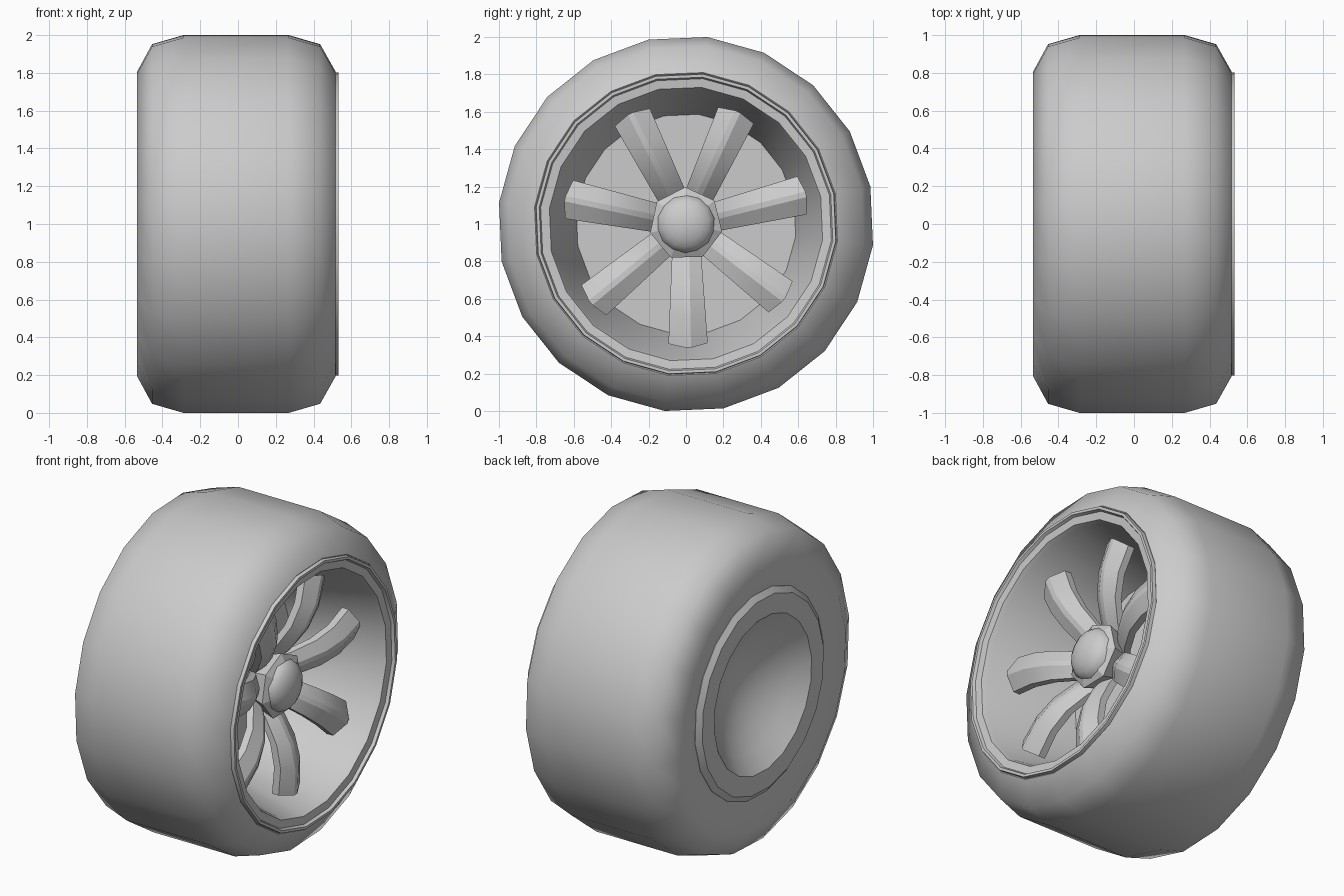
import bpy, bmesh, math
from mathutils import Matrix, Vector

cube = bpy.data.objects.get("Cube")
if cube:
    bpy.data.objects.remove(cube, do_unlink=True)

SIDES = 20
TURN = math.radians(11.5)
SPOKES = 7
SPOKE_TURN = math.radians(-89)
CENTRE = Vector((0, 0, 1))

grey = bpy.data.materials.new("plain_grey")
grey.use_nodes = True
grey.diffuse_color = (0.6, 0.6, 0.6, 1)
grey.node_tree.nodes["Principled BSDF"].inputs["Base Color"].default_value = (0.6, 0.6, 0.6, 1)


def finish(name, bm, angle):
    """Turn a bmesh into a shaded object sitting on the ground."""
    bmesh.ops.remove_doubles(bm, verts=bm.verts, dist=0.0005)
    bmesh.ops.recalc_face_normals(bm, faces=bm.faces)
    bmesh.ops.translate(bm, verts=bm.verts, vec=CENTRE)
    mesh = bpy.data.meshes.new(name)
    bm.to_mesh(mesh)
    bm.free()
    mesh.materials.append(grey)
    obj = bpy.data.objects.new(name, mesh)
    bpy.context.collection.objects.link(obj)
    bpy.ops.object.select_all(action='DESELECT')
    obj.select_set(True)
    bpy.context.view_layer.objects.active = obj
    bpy.ops.object.shade_smooth_by_angle(angle=math.radians(angle))
    return obj


def lathe(name, profile, angle, closed=False, sides=SIDES, turn=TURN):
    """Spin (x, radius) points around the axle."""
    bm = bmesh.new()
    verts = [bm.verts.new((x, r * math.cos(turn), r * math.sin(turn))) for x, r in profile]
    edges = [bm.edges.new(pair) for pair in zip(verts, verts[1:])]
    if closed:
        edges.append(bm.edges.new((verts[-1], verts[0])))
    bmesh.ops.spin(bm, geom=verts + edges, cent=(0, 0, 0), axis=(1, 0, 0),
                   angle=math.tau, steps=sides, use_merge=False)
    return finish(name, bm, angle)


# Tyre with rounded shoulders and slightly dished sidewalls
lathe("tyre", [(-0.50, 0.62), (-0.535, 0.81), (-0.455, 0.958), (-0.29, 1.006),
               (0.27, 1.006), (0.435, 0.958), (0.515, 0.815), (0.49, 0.78)],
      60, closed=True)

# Rim: front dish, rolled lip, hidden seat, rear flange and shallow rear bowl
bowl = [(-0.53 + 0.22 * (1 - t * t), 0.48 * t) for t in (1, 0.8, 0.6, 0.4, 0.2, 0)]
lathe("rim", [(-0.06, 0), (-0.06, 0.59), (0.48, 0.722), (0.51, 0.735), (0.515, 0.782),
              (0.533, 0.79), (0.533, 0.806), (0.49, 0.812), (0.46, 0.78), (-0.46, 0.635),
              (-0.505, 0.635), (-0.53, 0.60)] + bowl, 32)

# Hub: seven-sided collar with a rounded cap
lathe("hub_collar", [(0.16, 0), (0.16, 0.15), (0.30, 0.197), (0.325, 0.15), (0.325, 0)],
      25, sides=SPOKES, turn=SPOKE_TURN + math.pi / SPOKES)
cap = [(0.305 + 0.09 * math.sin(a), 0.157 * math.cos(a))
       for a in (math.radians(d) for d in range(0, 91, 18))]
lathe("hub_cap", cap, 60, sides=14)

# Spokes: ridged arms that sweep outward; stations are (radius, crest x, half width)
stations = [(0.12, 0.23, 0.075), (0.20, 0.295, 0.08), (0.34, 0.37, 0.088),
            (0.48, 0.40, 0.096), (0.645, 0.39, 0.105)]
bm = bmesh.new()
for i in range(SPOKES):
    rot = Matrix.Rotation(SPOKE_TURN + i * math.tau / SPOKES, 3, 'X')
    rings = []
    for r, x, w in stations:
        section = [(-w, -0.09), (-w, -0.045), (-0.015, 0), (0.015, 0), (w, -0.045), (w, -0.09)]
        # the crest reaches a little further than the sides
        rings.append([bm.verts.new(rot @ Vector((x + drop, r + 0.02 - abs(t) / 4, t)))
                      for t, drop in section])
    for a, b in zip(rings, rings[1:]):
        for j in range(len(a)):
            k = (j + 1) % len(a)
            bm.faces.new((a[j], a[k], b[k], b[j]))
    bm.faces.new(rings[0])
    bm.faces.new(rings[-1])
finish("spokes", bm, 20)
